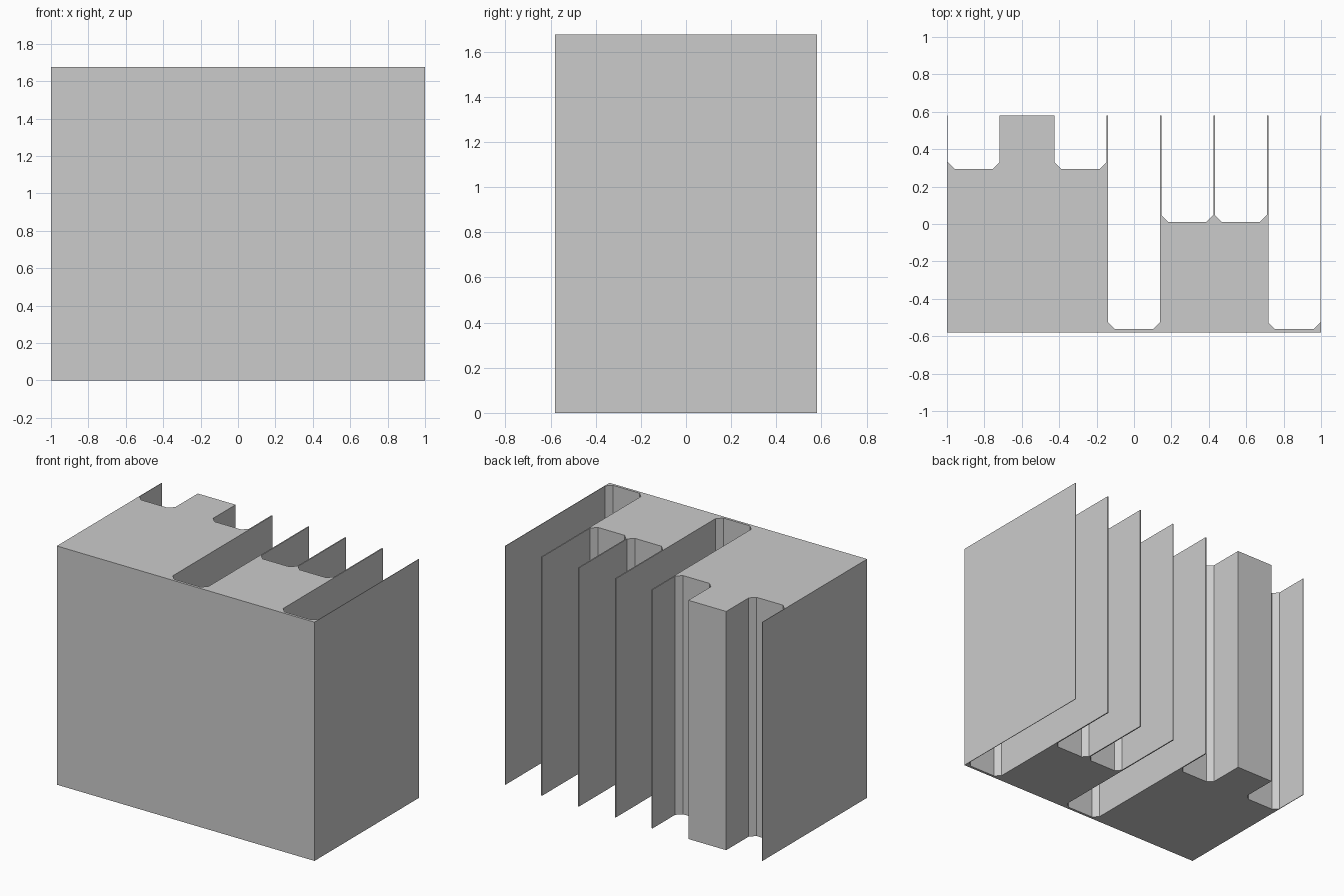
import bpy
import bmesh

cube = bpy.data.objects.get("Cube")
if cube:
    bpy.data.objects.remove(cube, do_unlink=True)

HEIGHT = 1.675
BACK = 0.58
PITCH = 2 / 7
HALF_WALL = 0.004
CHAMFER = 0.036
# Floor position of each bay from right to left; None is a solid block
BAY_FLOORS = [0.295, None, 0.295, -0.562, 0.012, 0.012, -0.562]

grey = bpy.data.materials.new("plain_grey")
grey.use_nodes = True
colour = (0.6, 0.6, 0.6, 1)
grey.diffuse_color = colour
grey.node_tree.nodes["Principled BSDF"].inputs["Base Color"].default_value = colour


def bay_outline(index, floor):
    """Open-backed slot with chamfered inner corners."""
    left = -1 + index * PITCH + HALF_WALL
    right = left + PITCH - 2 * HALF_WALL
    return [(left, BACK), (left, floor + CHAMFER), (left + CHAMFER, floor),
            (right - CHAMFER, floor), (right, floor + CHAMFER), (right, BACK)]


# Plan outline: flat front, then the comb of bays along the back
outline = [(1, -BACK), (-1, -BACK), (-1, BACK)]
for i, floor in enumerate(BAY_FLOORS):
    if floor is not None:
        outline += bay_outline(i, floor)
outline.append((1, BACK))

# Extrude the plan upward
bm = bmesh.new()
base = bm.faces.new([bm.verts.new((x, y, 0)) for x, y in outline])
top = bmesh.ops.extrude_face_region(bm, geom=[base], use_keep_orig=True)
verts = [g for g in top["geom"] if isinstance(g, bmesh.types.BMVert)]
bmesh.ops.translate(bm, verts=verts, vec=(0, 0, HEIGHT))
bmesh.ops.recalc_face_normals(bm, faces=bm.faces)

mesh = bpy.data.meshes.new("finned_block")
bm.to_mesh(mesh)
bm.free()
mesh.materials.append(grey)
block = bpy.data.objects.new("finned_block", mesh)
bpy.context.collection.objects.link(block)
